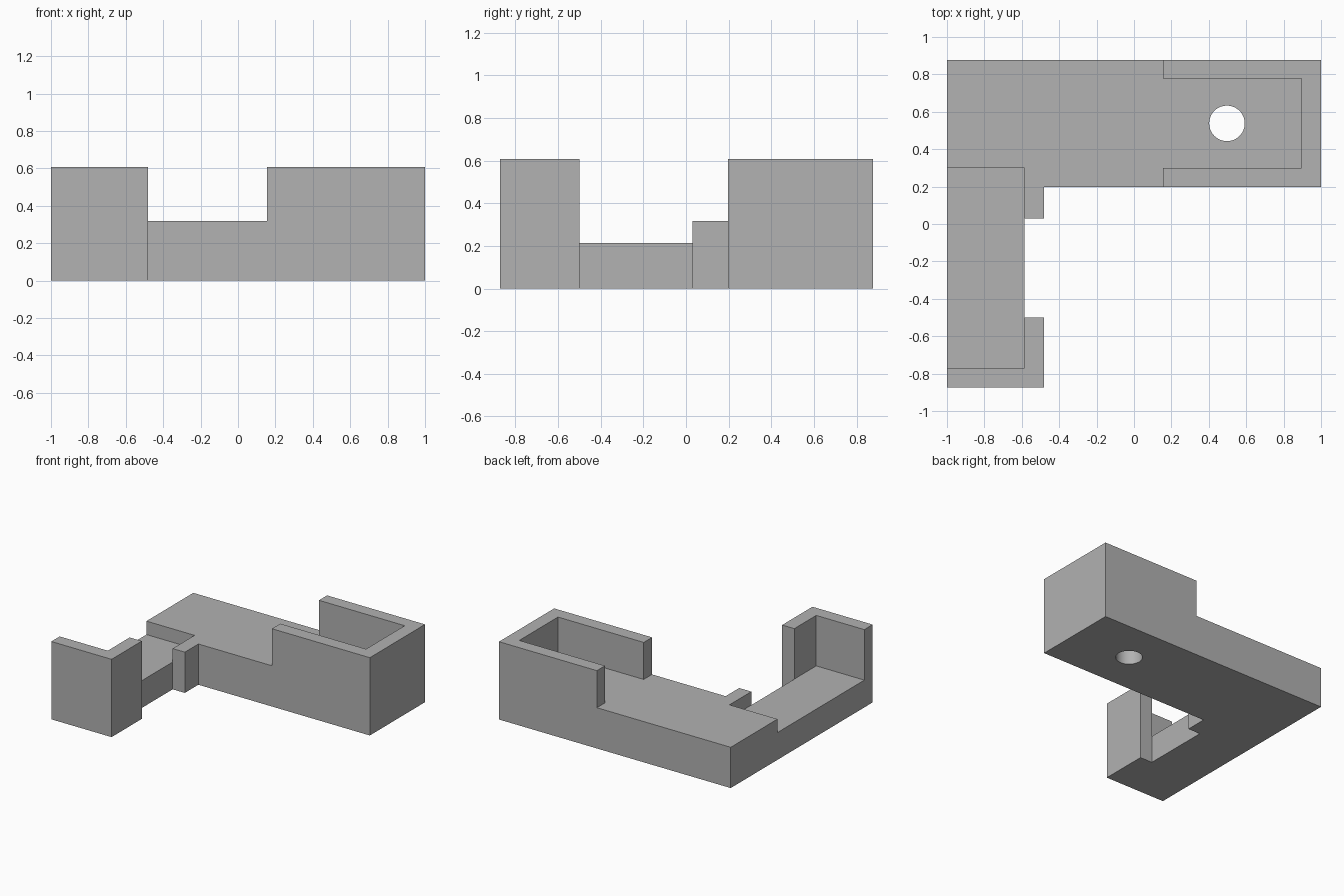
import bpy
import bmesh

cube = bpy.data.objects.get("Cube")
if cube:
    bpy.data.objects.remove(cube, do_unlink=True)

grey = bpy.data.materials.new("plain grey")
grey.use_nodes = True
colour = (0.445, 0.445, 0.445, 1)
grey.diffuse_color = colour
grey.node_tree.nodes["Principled BSDF"].inputs["Base Color"].default_value = colour


def link(name, bm):
    mesh = bpy.data.meshes.new(name)
    bmesh.ops.recalc_face_normals(bm, faces=bm.faces[:])
    bm.to_mesh(mesh)
    bm.free()
    mesh.materials.append(grey)
    obj = bpy.data.objects.new(name, mesh)
    bpy.context.collection.objects.link(obj)
    return obj


def prism(name, outline, bottom, top):
    """Extrude a plan outline between two heights."""
    bm = bmesh.new()
    face = bm.faces.new([bm.verts.new((x, y, bottom)) for x, y in outline])
    new = bmesh.ops.extrude_face_region(bm, geom=[face])["geom"]
    verts = [v for v in new if isinstance(v, bmesh.types.BMVert)]
    bmesh.ops.translate(bm, verts=verts, vec=(0, 0, top - bottom))
    return link(name, bm)


def cut(body, cutter):
    cutter.hide_render = True
    cutter.hide_set(True)
    mod = body.modifiers.new(cutter.name, "BOOLEAN")
    mod.operation = "DIFFERENCE"
    mod.solver = "EXACT"
    mod.object = cutter


WEST, EAST, SOUTH, NORTH = -1, 1, -0.873, 0.877
ARM, INNER = -0.48, -0.585      # outer and inner side of the short arm's wall
HEIGHT, DECK, CHANNEL = 0.607, 0.318, 0.213
OUT, OVER = 1.2, 0.8            # cutter overshoot

# L-shaped bracket with an opening in the short arm
bracket = prism("bracket", [
    (WEST, SOUTH), (ARM, SOUTH), (ARM, -0.5), (INNER, -0.5), (INNER, 0.03),
    (ARM, 0.03), (ARM, 0.197), (EAST, 0.197), (EAST, NORTH), (WEST, NORTH)], 0, HEIGHT)

# Upper deck and the open-ended pocket on the long arm
cut(bracket, prism("deck_cutter", [
    (-OUT, -0.3), (0.155, -0.3), (0.155, 0.3), (0.895, 0.3), (0.895, 0.777),
    (0.155, 0.777), (0.155, OUT), (-OUT, OUT)], DECK, OVER))

# Lower channel along the short arm
cut(bracket, prism("channel_cutter", [
    (-OUT, -0.77), (INNER, -0.77), (INNER, 0.3), (-OUT, 0.3)], CHANNEL, OVER))

# Round hole through the pocket floor
bm = bmesh.new()
bmesh.ops.create_cone(bm, cap_ends=True, segments=64, radius1=0.095, radius2=0.095, depth=2)
hole = link("hole_cutter", bm)
hole.location = (0.497, 0.538, 0)
cut(bracket, hole)

# Bake the cuts, then smooth only the round hole
bpy.ops.object.select_all(action="DESELECT")
bracket.select_set(True)
bpy.context.view_layer.objects.active = bracket
for name in [m.name for m in bracket.modifiers]:
    bpy.ops.object.modifier_apply(modifier=name)
for obj in [o for o in bpy.data.objects if o.name.endswith("_cutter")]:
    bpy.data.objects.remove(obj, do_unlink=True)
bpy.ops.object.shade_smooth_by_angle()
